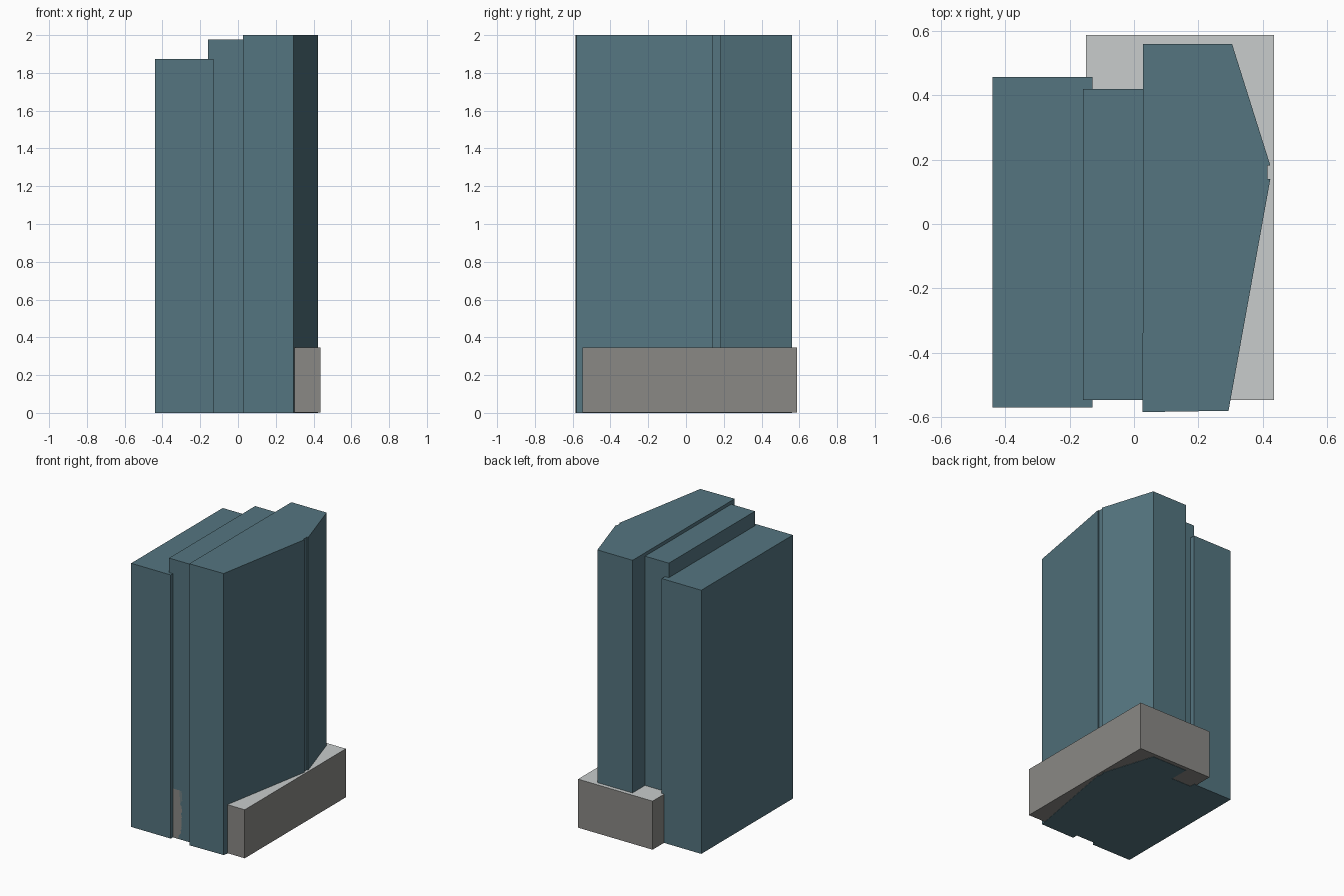
import bpy

if "Cube" in bpy.data.objects:
    bpy.data.objects.remove(bpy.data.objects["Cube"])


def material(name, rgb):
    m = bpy.data.materials.new(name)
    m.diffuse_color = (*rgb, 1.0)
    m.use_nodes = True
    m.node_tree.nodes["Principled BSDF"].inputs["Base Color"].default_value = m.diffuse_color
    return m


TEAL = material("teal cladding", (0.089, 0.178, 0.216))
GREY = material("grey wall", (0.255, 0.25, 0.235))
LIGHT = material("light grey roof", (0.578, 0.604, 0.604))


def prism(name, outline, z0, z1, wall, roof=None):
    """Extrude a counter-clockwise outline from z0 to z1."""
    n = len(outline)
    verts = [(x, y, z) for z in (z0, z1) for x, y in outline]
    faces = [tuple(reversed(range(n))), tuple(range(n, 2 * n))]
    faces += [(i, (i + 1) % n, n + (i + 1) % n, n + i) for i in range(n)]
    me = bpy.data.meshes.new(name)
    me.from_pydata(verts, [], faces)
    me.materials.append(wall)
    if roof:
        me.materials.append(roof)
        for p in me.polygons:
            p.material_index = int(p.normal.z > 0.5)
    ob = bpy.data.objects.new(name, me)
    bpy.context.collection.objects.link(ob)
    return ob


def rect(x0, x1, y0, y1):
    return [(x0, y0), (x1, y0), (x1, y1), (x0, y1)]


# Two rectangular slabs stepping up towards the main tower
prism("left_slab", rect(-0.44, -0.129, -0.571, 0.457), 0, 1.873, TEAL)
prism("middle_slab", rect(-0.159, 0.03, -0.547, 0.42), 0, 1.976, TEAL)

# Main tower: angled right face with a narrow recess at its ridge
prism("main_tower", [
    (0.027, -0.585), (0.294, -0.581), (0.424, 0.14), (0.415, 0.14),
    (0.415, 0.182), (0.424, 0.182), (0.305, 0.56), (0.028, 0.56),
], 0, 2.0, TEAL)

# Low podium wrapping the back and right, underside just above the tower bases
prism("podium", rect(-0.149, 0.436, -0.547, 0.588), 0.002, 0.347, GREY, LIGHT)
